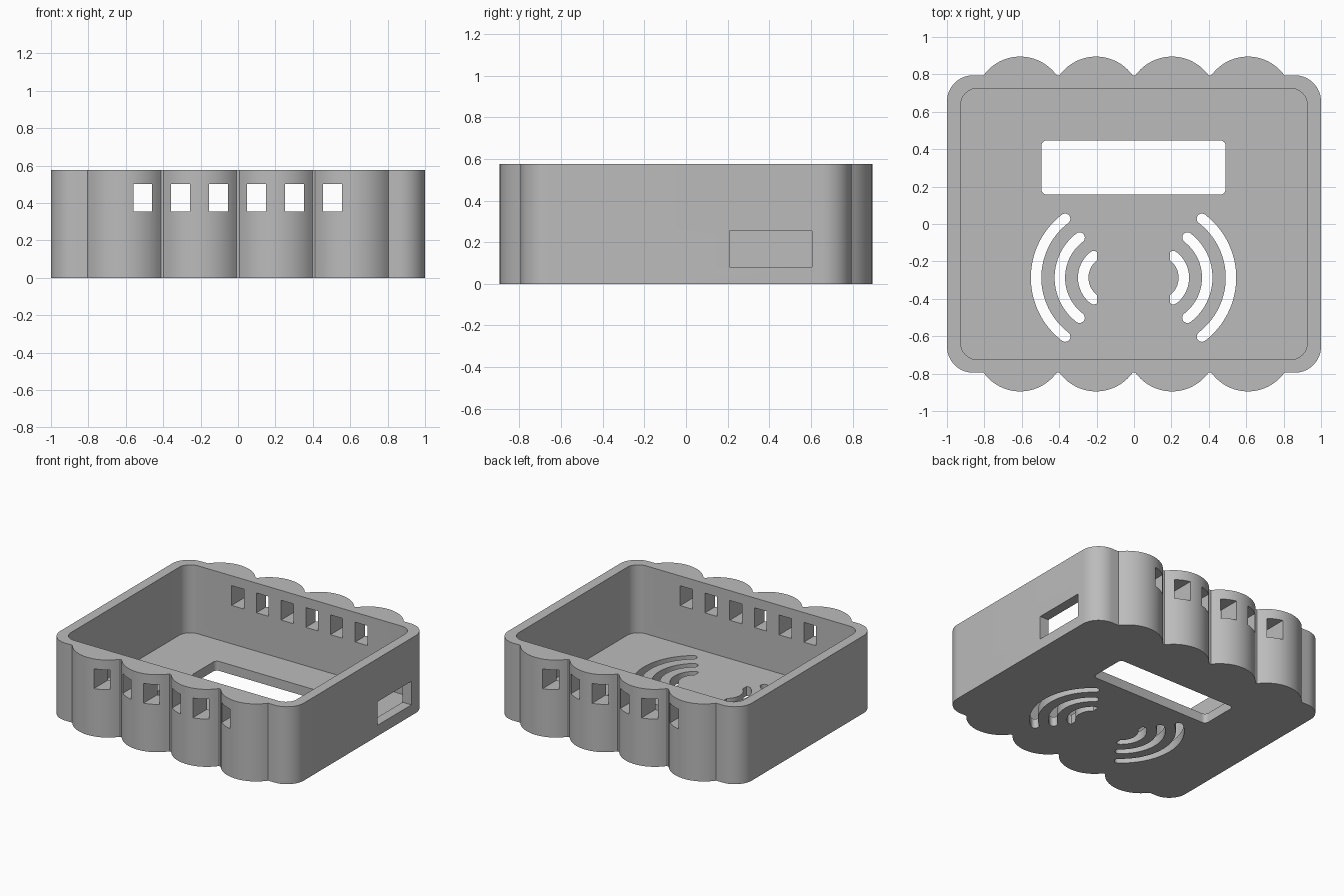
import bpy
import bmesh
from math import sin, cos, pi, radians, asin

cube = bpy.data.objects.get("Cube")
if cube:
    bpy.data.objects.remove(cube, do_unlink=True)

HEIGHT, FLOOR = 0.575, 0.07
MID_X = -0.0025  # centre line of the cut features

grey = bpy.data.materials.new("case grey")
grey.use_nodes = True
colour = (0.5, 0.5, 0.5, 1)
grey.diffuse_color = colour
grey.node_tree.nodes["Principled BSDF"].inputs["Base Color"].default_value = colour


def arc(cx, cy, r, start, end, steps):
    """Points along a circular arc, angles in radians."""
    angles = [start + (end - start) * i / steps for i in range(steps + 1)]
    return [(cx + r * cos(a), cy + r * sin(a)) for a in angles]


def rounded_rect(cx, cy, hx, hy, r, steps=14):
    points = []
    for i, (sx, sy) in enumerate([(1, 1), (-1, 1), (-1, -1), (1, -1)]):
        points += arc(cx + sx * (hx - r), cy + sy * (hy - r), r,
                      i * pi / 2, (i + 1) * pi / 2, steps)
    return points


def extrude(name, points, z0, z1):
    """Solid prism from a flat outline."""
    bm = bmesh.new()
    face = bm.faces.new([bm.verts.new((x, y, z0)) for x, y in points])
    side = bmesh.ops.extrude_face_region(bm, geom=[face])["geom"]
    bmesh.ops.translate(bm, vec=(0, 0, z1 - z0),
                        verts=[g for g in side if isinstance(g, bmesh.types.BMVert)])
    bmesh.ops.recalc_face_normals(bm, faces=bm.faces)
    mesh = bpy.data.meshes.new(name)
    bm.to_mesh(mesh)
    bm.free()
    mesh.materials.append(grey)
    obj = bpy.data.objects.new(name, mesh)
    bpy.context.collection.objects.link(obj)
    return obj


def box(name, x0, x1, y0, y1, z0, z1):
    return extrude(name, [(x0, y0), (x1, y0), (x1, y1), (x0, y1)], z0, z1)


# Outline: rounded rectangle with four scallops along the back and the front
HALF_Y, CORNER, LOBE_R, LOBE_HALF = 0.795, 0.14, 0.24, 0.196
spread = asin(LOBE_HALF / LOBE_R)
lobe_y = 0.895 - LOBE_R
edge = HALF_Y - CORNER
half = arc(1 - CORNER, edge, CORNER, 0, pi / 2, 14)
for i in range(4):
    lobe = arc(0.609 - 0.406 * i, lobe_y, LOBE_R,
               pi / 2 - spread, pi / 2 + spread, 32)
    lobe[0] = (lobe[0][0], HALF_Y)
    lobe[-1] = (lobe[-1][0], HALF_Y)
    half += lobe
half += arc(CORNER - 1, edge, CORNER, pi / 2, pi, 14)
case = extrude("case", half + [(-x, -y) for x, y in half], 0, HEIGHT)

# Open cavity, display window and side port
cutters = [
    extrude("cavity_cutter", rounded_rect(0, 0, 0.927, 0.725, 0.09), FLOOR, 1),
    extrude("display_cutter", rounded_rect(MID_X, 0.302, 0.493, 0.145, 0.03, 6), -0.2, 0.3),
    box("port_cutter", 0.8, 1.2, 0.21, 0.605, 0.08, 0.255),
]

# Row of small windows through the front and back walls
for i in range(6):
    x = MID_X + (i - 2.5) * 0.203
    cutters.append(box("window_cutter", x - 0.05, x + 0.05, -1.2, 1.2, 0.355, 0.502))

# Curved sound slots, three on each side
SLOT, SWEEP = 0.028, radians(52.5)
for r in (0.397, 0.27, 0.145):
    tip_x, tip_y = r * cos(SWEEP), r * sin(SWEEP)
    slot = arc(0, 0, r + SLOT, -SWEEP, SWEEP, 32)
    slot += arc(tip_x, tip_y, SLOT, SWEEP, SWEEP + pi, 10)[1:-1]
    slot += arc(0, 0, r - SLOT, SWEEP, -SWEEP, 32)
    slot += arc(tip_x, -tip_y, SLOT, pi - SWEEP, 2 * pi - SWEEP, 10)[1:-1]
    for side in (-1, 1):
        outline = [(MID_X + side * (0.124 + max(x, 0.072)), y - 0.287) for x, y in slot]
        cutters.append(extrude("slot_cutter", outline, -0.2, 0.3))

# Cut everything out of the case
bpy.context.view_layer.objects.active = case
for cutter in cutters:
    cutter.hide_render = True
    mod = case.modifiers.new("cut", "BOOLEAN")
    mod.operation = "DIFFERENCE"
    mod.solver = "EXACT"
    mod.object = cutter
    bpy.ops.object.modifier_apply(modifier=mod.name)
    bpy.data.objects.remove(cutter, do_unlink=True)

# Smooth the curved walls, keep the edges crisp
for obj in bpy.context.selected_objects:
    obj.select_set(False)
case.select_set(True)
bpy.ops.object.shade_smooth_by_angle(angle=radians(30))
